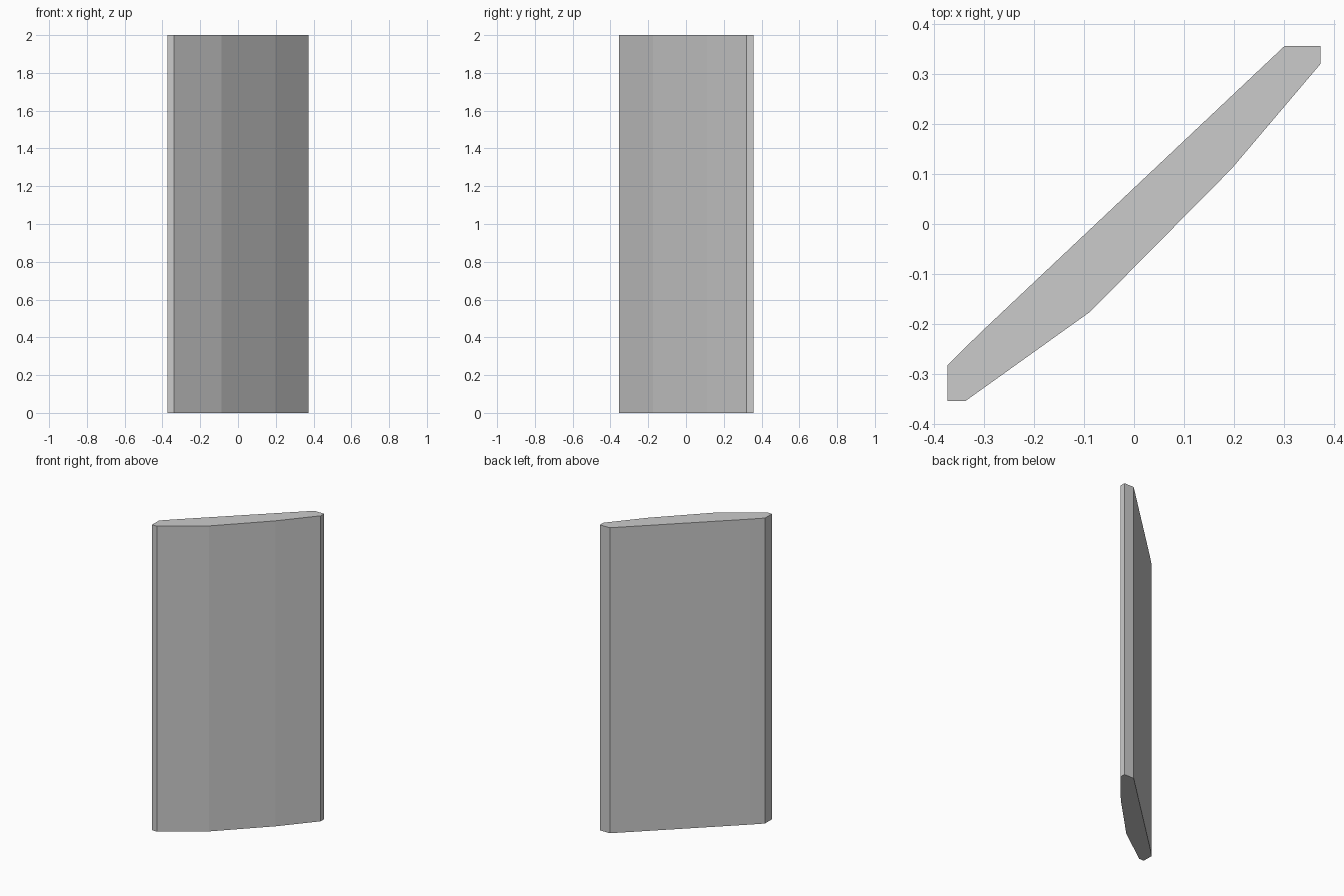
import bpy, bmesh

if "Cube" in bpy.data.objects:
    bpy.data.objects.remove(bpy.data.objects["Cube"])

# Plan outline of the slab, counter-clockwise
outline = [(-0.374, -0.355), (-0.338, -0.355), (-0.088, -0.176), (0.195, 0.11),
           (0.374, 0.321), (0.374, 0.357), (0.302, 0.357), (-0.308, -0.218),
           (-0.374, -0.283)]
HEIGHT = 2.0

# Upright slab: extrude the outline to full height
bm = bmesh.new()
base = bm.faces.new([bm.verts.new((x, y, 0)) for x, y in outline])
top = bmesh.ops.extrude_face_region(bm, geom=[base], use_keep_orig=True)["geom"]
bmesh.ops.translate(bm, vec=(0, 0, HEIGHT),
                    verts=[v for v in top if isinstance(v, bmesh.types.BMVert)])
bmesh.ops.recalc_face_normals(bm, faces=bm.faces)

mesh = bpy.data.meshes.new("stone_slab")
bm.to_mesh(mesh)
bm.free()
bpy.context.collection.objects.link(bpy.data.objects.new("stone_slab", mesh))
